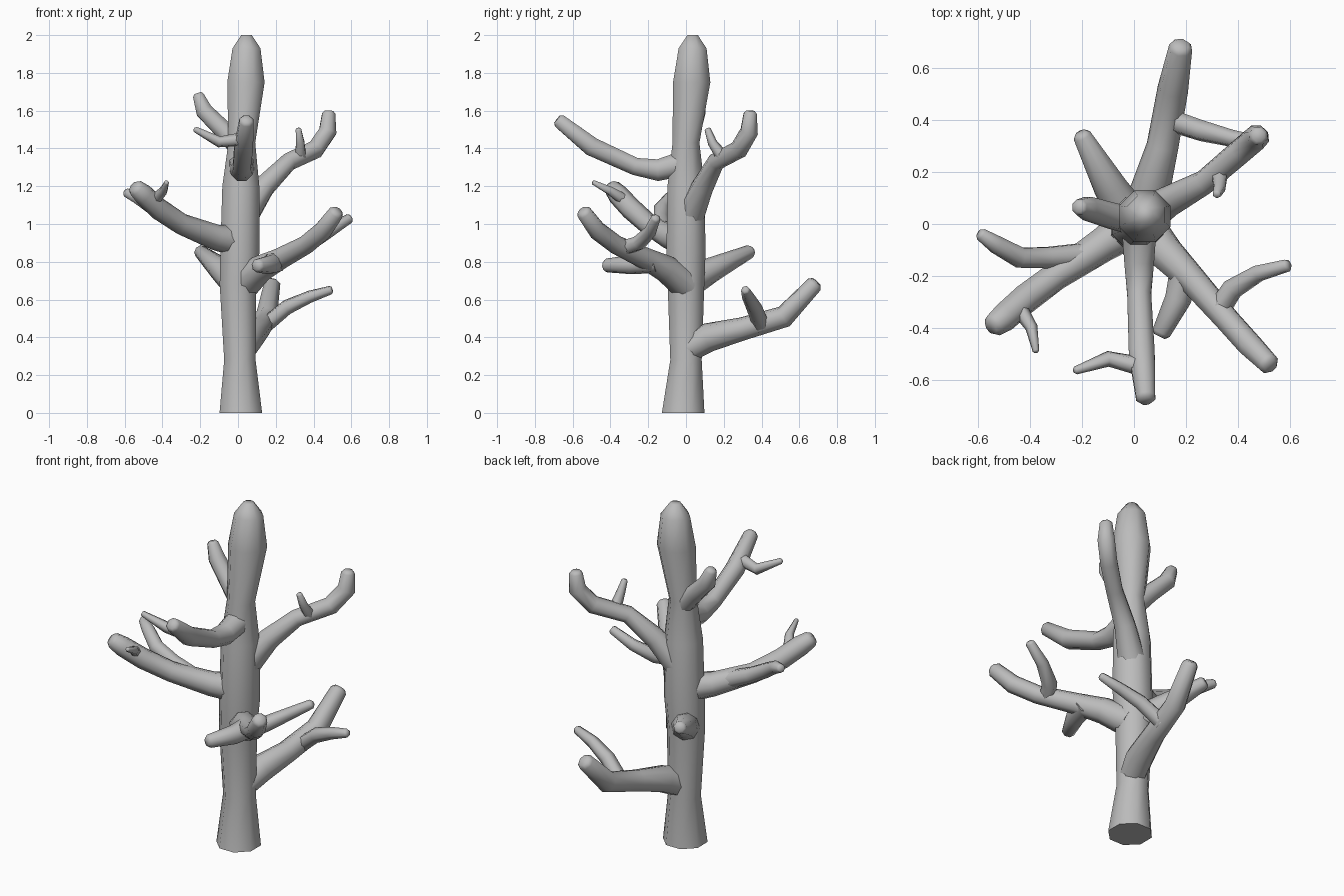
import bpy, bmesh, math
from mathutils import Vector

cube = bpy.data.objects.get("Cube")
if cube:
    bpy.data.objects.remove(cube, do_unlink=True)

bark = bpy.data.materials.new("grey_bark")
bark.use_nodes = True
bark.diffuse_color = (0.5, 0.5, 0.5, 1)
bsdf = next(n for n in bark.node_tree.nodes if n.type == 'BSDF_PRINCIPLED')
bsdf.inputs["Base Color"].default_value = (0.5, 0.5, 0.5, 1)
bsdf.inputs["Roughness"].default_value = 0.8


def limb(name, path, sides=8, level=False):
    """Sweep a many-sided ring along (x, y, z, radius) points."""
    pts = [Vector(p[:3]) for p in path]
    radii = [p[3] for p in path]
    if not level:
        # blunt, chamfered tip
        end = (pts[-1] - pts[-2]).normalized()
        pts.append(pts[-1] + end * radii[-1] * 0.4)
        radii.append(radii[-1] * 0.65)
    bm = bmesh.new()
    rings = []
    axis = Vector((0, 0, 1))
    side = Vector((1, 0, 0))
    for i, p in enumerate(pts):
        if not level:
            before = (p - pts[max(i - 1, 0)]).normalized()
            after = (pts[min(i + 1, len(pts) - 1)] - p).normalized()
            new_axis = (before + after).normalized()
            side = axis.rotation_difference(new_axis) @ side
            axis = new_axis
        other = axis.cross(side)
        ring = []
        for k in range(sides):
            a = math.tau * (k + 0.5) / sides
            ring.append(bm.verts.new(
                p + (side * math.cos(a) + other * math.sin(a)) * radii[i]))
        rings.append(ring)
    for low, high in zip(rings, rings[1:]):
        for k in range(sides):
            n = (k + 1) % sides
            bm.faces.new((low[k], low[n], high[n], high[k]))
    bm.faces.new(rings[0][::-1])
    bm.faces.new(rings[-1])
    bmesh.ops.recalc_face_normals(bm, faces=bm.faces[:])
    mesh = bpy.data.meshes.new(name)
    bm.to_mesh(mesh)
    bm.free()
    mesh.materials.append(bark)
    obj = bpy.data.objects.new(name, mesh)
    bpy.context.collection.objects.link(obj)
    bpy.ops.object.select_all(action='DESELECT')
    obj.select_set(True)
    bpy.context.view_layer.objects.active = obj
    bpy.ops.object.shade_smooth_by_angle(angle=math.radians(62))


# Trunk with flared foot, narrow neck and rounded crown
limb("trunk", [
    (.015, -.015, 0, .122), (.01, 0, .28, .09), (0, 0, .68, .105),
    (.01, 0, .85, .112), (.015, 0, 1.2, .106), (.02, 0, 1.43, .077),
    (.042, .03, 1.75, .107), (.045, .035, 1.93, .08), (.045, .035, 2, .03)],
    level=True)

# Low back branch and its twig
limb("back_branch", [
    (.02, 0, .33, .07), (.06, .12, .4, .078), (.11, .3, .445, .062),
    (.15, .52, .51, .06), (.18, .68, .68, .046)])
limb("back_twig", [
    (.14, .4, .46, .045), (.26, .36, .56, .042),
    (.38, .33, .615, .034), (.49, .315, .65, .024)], 6)

# Short left-rear stub
limb("rear_stub", [
    (0, 0, .68, .085), (-.09, .14, .76, .066), (-.2, .34, .855, .036)])

# Front left branch with two offshoots
limb("front_left_branch", [
    (.03, 0, .68, .085), (.12, -.11, .765, .072), (.22, -.21, .815, .058),
    (.36, -.37, .89, .05), (.45, -.47, .965, .05), (.52, -.54, 1.06, .042)])
limb("front_left_twig", [
    (.32, -.34, .87, .045), (.38, -.25, .9, .042),
    (.48, -.19, .96, .034), (.59, -.16, 1.03, .026)], 6)
limb("front_stub", [
    (.2, -.16, .8, .06), (.17, -.29, .785, .052), (.105, -.42, .78, .037)])

# Front right branch with a long fork and a thin twig
limb("front_right_branch", [
    (0, 0, .91, .085), (-.12, -.08, .93, .068), (-.3, -.2, 1.0, .056),
    (-.42, -.29, 1.08, .058), (-.5, -.36, 1.155, .056),
    (-.54, -.39, 1.19, .046)])
limb("right_fork", [
    (-.19, -.12, .96, .05), (-.33, -.13, 1.02, .044),
    (-.44, -.13, 1.08, .042), (-.53, -.08, 1.14, .036),
    (-.59, -.04, 1.165, .025)])
limb("front_right_twig", [
    (-.44, -.33, 1.13, .032), (-.395, -.4, 1.175, .024),
    (-.378, -.49, 1.22, .013)], 6)

# Upper rear left branch and its upright twig
limb("upper_left_branch", [
    (.03, .02, 1.04, .08), (.14, .09, 1.2, .06), (.27, .16, 1.33, .048),
    (.41, .28, 1.395, .05), (.475, .335, 1.49, .05),
    (.48, .34, 1.585, .037)])
limb("upper_left_twig", [
    (.33, .19, 1.36, .034), (.33, .14, 1.43, .025), (.32, .115, 1.5, .017)], 6)

# Upper front branch and its twig
limb("upper_front_branch", [
    (.02, .02, 1.33, .075), (.02, -.15, 1.285, .062), (.02, -.27, 1.305, .05),
    (.03, -.5, 1.41, .054), (.045, -.67, 1.545, .04)])
limb("upper_front_twig", [
    (.03, -.55, 1.45, .038), (-.1, -.52, 1.435, .031),
    (-.225, -.565, 1.5, .016)], 6)

# Small upper right stub
limb("upper_right_stub", [
    (.02, .01, 1.39, .06), (-.08, .03, 1.5, .052),
    (-.18, .06, 1.6, .048), (-.21, .065, 1.68, .032)])
